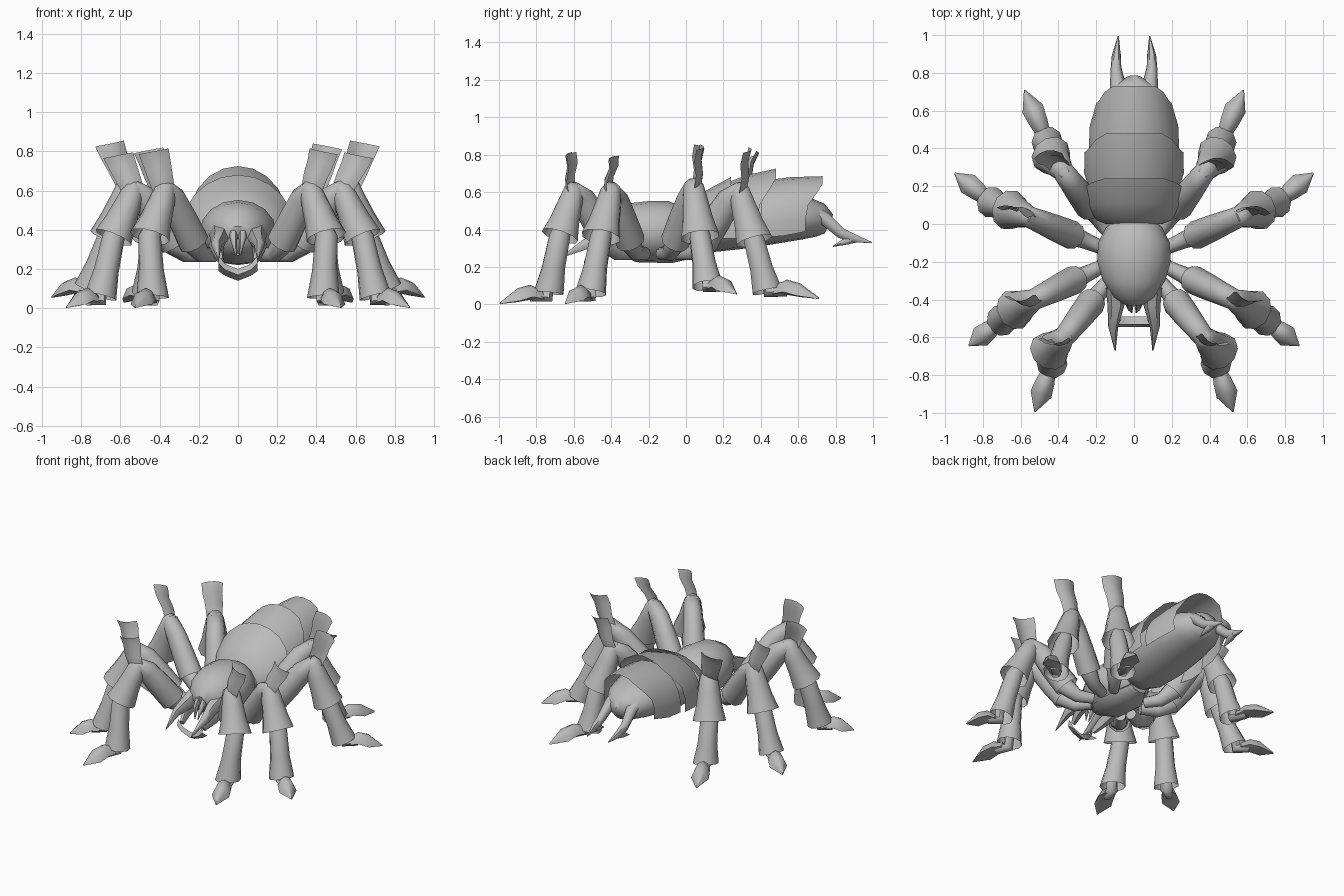
import bpy, math
from mathutils import Vector as V

shell = bpy.data.materials.new("shell_grey")
shell.diffuse_color = (0.5, 0.5, 0.5, 1)


def add_object(name, verts, faces, mirror=False, angle=40):
    mesh = bpy.data.meshes.new(name)
    mesh.from_pydata([tuple(v) for v in verts], [], faces)
    mesh.materials.append(shell)
    ob = bpy.data.objects.new(name, mesh)
    bpy.context.collection.objects.link(ob)
    bpy.ops.object.select_all(action='DESELECT')
    ob.select_set(True)
    bpy.context.view_layer.objects.active = ob
    bpy.ops.object.shade_smooth_by_angle(angle=math.radians(angle))
    if mirror:
        ob.modifiers.new("Mirror", 'MIRROR').use_mirror_merge = False
    return ob


def grid_faces(rows, cols, wrap):
    return [(r * cols + c, r * cols + (c + 1) % cols,
             (r + 1) * cols + (c + 1) % cols, (r + 1) * cols + c)
            for r in range(rows - 1) for c in range(cols if wrap else cols - 1)]


def loft(name, stations, side, n=10, caps=(True, True), mirror=True, angle=62):
    """Tube through (position, half width, half height) stations."""
    side, verts = V(side).normalized(), []
    pts = [V(s[0]) for s in stations]
    for i, (p, w, h) in enumerate(stations):
        tangent = pts[min(i + 1, len(pts) - 1)] - pts[max(i - 1, 0)]
        up = side.cross(tangent).normalized()
        for k in range(n):
            a = 2 * math.pi * k / n
            verts.append(pts[i] + side * w * math.cos(a) + up * h * math.sin(a))
    faces = grid_faces(len(pts), n, True)
    if caps[0]:
        faces.append(tuple(reversed(range(n))))
    if caps[1]:
        faces.append(tuple(range(len(verts) - n, len(verts))))
    return add_object(name, verts, faces, mirror, angle)


def back_plate(name, stations, n=12):
    """Open arched shell; the skew pulls the flanks of the rim forward."""
    verts = []
    for y, rx, zc, rz, skew in stations:
        for k in range(n + 1):
            a = math.radians(-12 + 204 * k / n)
            s = math.sin(a)
            verts.append((rx * math.cos(a), y - skew * max(0, min(1, (0.8 - s) / 0.5)),
                          zc + rz * s))
    return add_object(name, verts, grid_faces(len(stations), n + 1, False))


X = (1, 0, 0)

# Front body and rear body
loft("thorax", [((0, -0.42, 0.37), 0.06, 0.05), ((0, -0.38, 0.38), 0.115, 0.11),
                ((0, -0.30, 0.39), 0.165, 0.15), ((0, -0.20, 0.39), 0.195, 0.162),
                ((0, -0.10, 0.39), 0.19, 0.162), ((0, -0.02, 0.38), 0.15, 0.13),
                ((0, 0.06, 0.37), 0.08, 0.08)], X, 16, mirror=False, angle=40)
loft("underside", [((0, -0.36, 0.30), 0.05, 0.03), ((0, -0.26, 0.265), 0.12, 0.04),
                   ((0, -0.08, 0.26), 0.13, 0.04), ((0, 0.05, 0.29), 0.06, 0.04)],
     X, 8, mirror=False)
loft("abdomen", [((0, 0.0, 0.34), 0.06, 0.06), ((0, 0.09, 0.38), 0.17, 0.11),
                 ((0, 0.25, 0.44), 0.22, 0.15), ((0, 0.45, 0.47), 0.22, 0.15),
                 ((0, 0.62, 0.465), 0.18, 0.12), ((0, 0.72, 0.45), 0.125, 0.09),
                 ((0, 0.765, 0.43), 0.05, 0.055)], X, 16, mirror=False)

# Overlapping back plates
back_plate("back_plate_front", [(0.0, 0.15, 0.36, 0.13, 0), (0.03, 0.20, 0.37, 0.17, 0.01),
                                (0.11, 0.25, 0.39, 0.22, 0.02),
                                (0.24, 0.288, 0.40, 0.28, 0.06)])
back_plate("back_plate_middle", [(0.17, 0.235, 0.40, 0.23, 0), (0.32, 0.265, 0.41, 0.28, 0.05),
                                 (0.48, 0.262, 0.42, 0.305, 0.10)])
back_plate("back_plate_rear", [(0.40, 0.24, 0.41, 0.25, 0), (0.56, 0.235, 0.42, 0.26, 0.04),
                               (0.73, 0.20, 0.44, 0.245, 0.09)])

# Tail pincers with barbs
loft("tail_pincer", [((0.075, 0.64, 0.52), 0.05, 0.04), ((0.085, 0.74, 0.46), 0.042, 0.04),
                     ((0.095, 0.83, 0.38), 0.028, 0.033), ((0.094, 0.89, 0.355), 0.024, 0.028),
                     ((0.083, 0.995, 0.33), 0.003, 0.003)], X, 6)
loft("tail_barb", [((0.09, 0.90, 0.35), 0.02, 0.025), ((0.095, 0.85, 0.335), 0.025, 0.02),
                   ((0.10, 0.785, 0.31), 0.003, 0.003)], X, 6)

# Jaws, face and teeth
loft("fang", [((0.095, -0.34, 0.375), 0.055, 0.06), ((0.095, -0.43, 0.355), 0.045, 0.05),
              ((0.11, -0.54, 0.32), 0.027, 0.032), ((0.10, -0.67, 0.25), 0.003, 0.003)],
     X, 6)
loft("jaw_root", [((0.11, -0.34, 0.32), 0.04, 0.05), ((0.105, -0.43, 0.29), 0.03, 0.045),
                  ((0.085, -0.51, 0.24), 0.015, 0.02)], X, 6)
loft("tooth", [((0.025, -0.40, 0.39), 0.025, 0.03), ((0.022, -0.44, 0.35), 0.018, 0.022),
               ((0.012, -0.47, 0.27), 0.003, 0.003)], X, 6)
jaw = []
for x, top, low in [(-0.10, 0.27, 0.19), (-0.065, 0.225, 0.165), (0, 0.20, 0.14),
                    (0.065, 0.225, 0.165), (0.10, 0.27, 0.19)]:
    jaw += [(x, -0.53, top), (x, -0.545, (top + low) / 2), (x, -0.49, low)]
add_object("lower_jaw", jaw, grid_faces(5, 3, False))

# Legs: root, knee, cuff end, ankle, foot tip, upper plate tip,
# then the slant of the right and left upper plates
legs = {
    "front": ((0.12, -0.28, 0.27), (0.37, -0.60, 0.60), (0.45, -0.675, 0.365),
              (0.435, -0.735, 0.06), (0.525, -0.995, 0.008), (0.43, -0.63, 0.80), -0.35, 0.0),
    "mid_front": ((0.16, -0.22, 0.27), (0.53, -0.40, 0.60), (0.635, -0.455, 0.36),
                  (0.70, -0.51, 0.06), (0.875, -0.645, 0.008), (0.61, -0.40, 0.78), -0.3, 0.05),
    "mid_rear": ((0.16, -0.13, 0.27), (0.56, 0.04, 0.62), (0.66, 0.075, 0.36),
                 (0.755, 0.115, 0.10), (0.95, 0.27, 0.06), (0.65, 0.085, 0.84), -0.12, -0.3),
    "rear": ((0.13, -0.05, 0.27), (0.38, 0.285, 0.60), (0.44, 0.365, 0.34),
             (0.46, 0.435, 0.07), (0.58, 0.71, 0.035), (0.46, 0.34, 0.825), -0.2, 0.2),
}
for tag, joints in legs.items():
    root, knee, cuff, ankle, tip, top = [V(j) for j in joints[:6]]
    out = V((cuff.x - root.x, cuff.y - root.y, 0)).normalized()
    side = V((-out.y, out.x, 0))

    def along(f, z):
        p = root.lerp(knee, f)
        return V((p.x, p.y, z))

    # Narrow hip and a thigh sleeve that flares open towards the body
    loft(tag + "_hip", [(root, 0.035, 0.035), (along(0.25, 0.275), 0.044, 0.044),
                        (along(0.48, 0.345), 0.06, 0.066), (along(0.66, 0.44), 0.05, 0.06)],
         side)
    loft(tag + "_thigh", [(along(0.42, 0.335), 0.076, 0.085), (along(0.64, 0.45), 0.07, 0.082),
                          (along(0.84, 0.555), 0.062, 0.072), (knee, 0.056, 0.056),
                          (knee.lerp(cuff, 0.15) + out * 0.015, 0.045, 0.045)], side,
         caps=(False, True))
    # Flared cuff below the knee, open at the hem
    loft(tag + "_cuff", [(knee + V((0, 0, 0.045)) - out * 0.01, 0.03, 0.03),
                         (knee + V((0, 0, 0.01)), 0.056, 0.056),
                         (knee.lerp(cuff, 0.3), 0.072, 0.068),
                         (knee.lerp(cuff, 0.65), 0.085, 0.08), (cuff, 0.108, 0.098)],
         side, caps=(True, False))
    # Shin sleeve, open at the hem
    loft(tag + "_shin", [(knee.lerp(cuff, 0.75), 0.045, 0.045), (cuff, 0.058, 0.058),
                         (cuff.lerp(ankle, 0.55), 0.064, 0.064), (ankle, 0.084, 0.082)],
         side, caps=(True, False))
    # Ankle and pointed foot
    toe = V((tip.x - ankle.x, tip.y - ankle.y, 0))
    fside = V((-toe.y, toe.x, 0))
    sole = tip.z - 0.008
    loft(tag + "_ankle", [(ankle + V((0, 0, 0.08)), 0.035, 0.035),
                          (V((ankle.x, ankle.y, sole + 0.037)) + toe * 0.03, 0.04, 0.036),
                          (V((ankle.x, ankle.y, sole + 0.045)) + toe * 0.35, 0.03, 0.035)],
         fside, 6)
    verts = []
    for f, w, ridge, edge in [(0.14, 0.036, 0.075, 0.03), (0.38, 0.05, 0.105, 0.04),
                              (0.64, 0.058, 0.085, 0.02), (1, 0.003, 0.01, 0.002)]:
        c = V((ankle.x, ankle.y, sole)) + toe * f
        s = fside.normalized()
        verts += [c - s * w + V((0, 0, edge)), c - s * w * 0.6 + V((0, 0, ridge * 0.85)),
                  c + V((0, 0, ridge)), c + s * w * 0.6 + V((0, 0, ridge * 0.85)),
                  c + s * w + V((0, 0, edge)), c + V((0, 0, edge * 0.6))]
    add_object(tag + "_foot", verts, grid_faces(4, 6, True) + [(5, 4, 3, 2, 1, 0)], True, 65)
    # Thin curved plates standing up from the knees, twisted differently per side
    fwd = math.copysign(1, out.y)
    for name, sx, slant in [("right", 1, joints[6]), ("left", -1, joints[7])]:
        flip = V((sx, 1, 1))
        base, peak = (knee + V((0.01, 0, 0.01))) * flip, top * flip
        if tag == "rear" and sx < 0:
            peak += V((0, 0.04, -0.02))
        wide = V((1, slant, 0)).normalized()
        bow = V((-wide.y, wide.x, 0)) * fwd
        verts = []
        for f, half, off in [(0, 0.055, 0.03), (0.35, 0.063, 0.025),
                             (0.7, 0.07, 0.0), (1, 0.076, 0.0)]:
            for k in range(-2, 3):
                u = k / 2
                verts.append(base.lerp(peak, f) + wide * half * u
                             + bow * (off - 0.03 * u * u + 0.01) + V((0, 0, -0.015 * u * sx)))
        add_object(tag + "_knee_plate_" + name, verts, grid_faces(4, 5, False))
